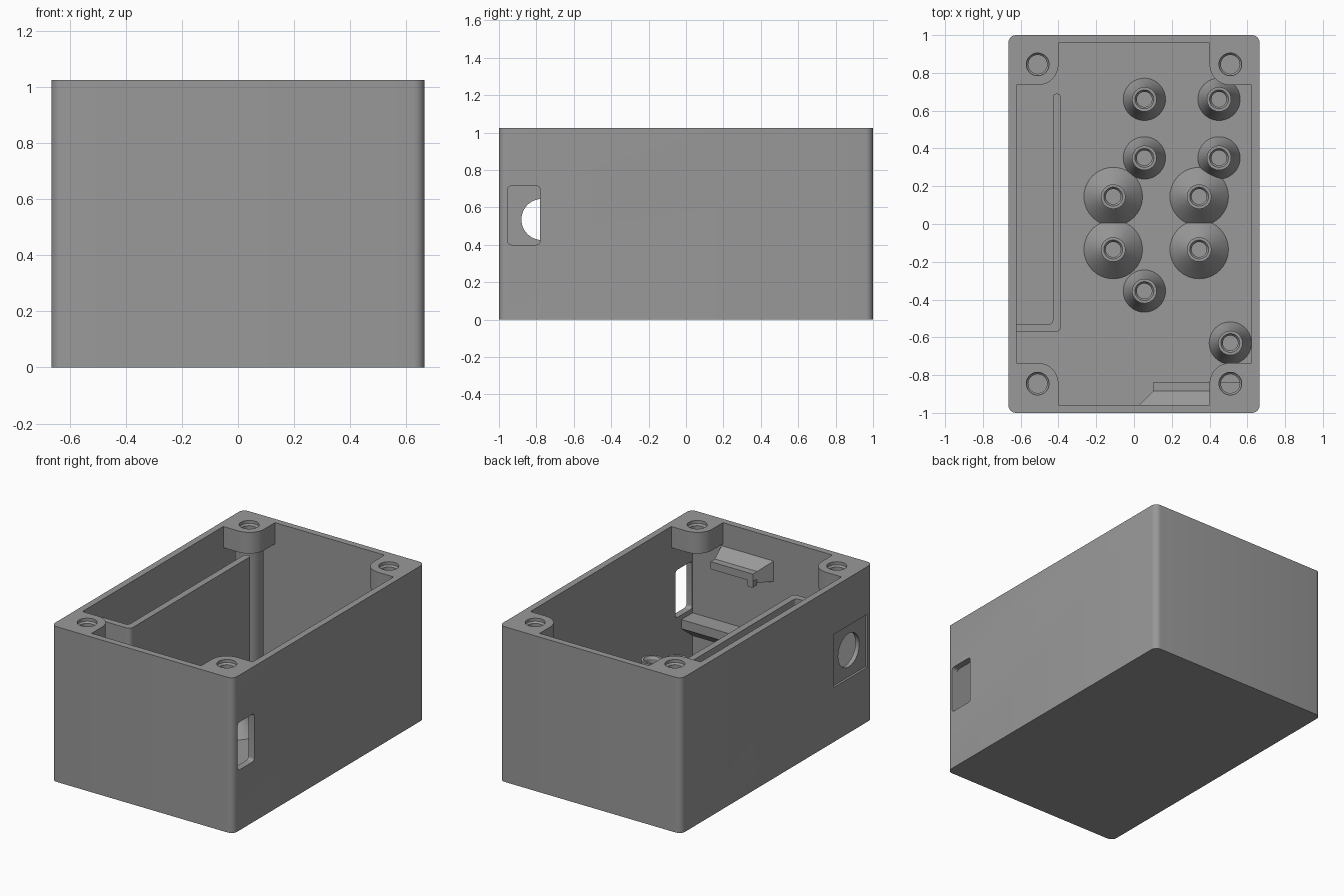
import bpy, bmesh, math
from mathutils import Vector

if "Cube" in bpy.data.objects:
    bpy.data.objects.remove(bpy.data.objects["Cube"])

X, Y, H = 0.665, 1.0, 1.025            # half width, half depth, height
IX, IY, FLOOR = 0.622, 0.957, 0.05     # inner half sizes, floor thickness
SX, SY, R = 0.51, 0.845, 0.11          # screw position, boss radius
BOSS_Z = H - 0.14                      # underside of the corner bosses

gray = bpy.data.materials.new("plastic gray")
gray.diffuse_color = (0.32, 0.32, 0.32, 1)
gray.use_nodes = True
gray.node_tree.nodes["Principled BSDF"].inputs["Base Color"].default_value = gray.diffuse_color


def finish(name, bm):
    bmesh.ops.recalc_face_normals(bm, faces=bm.faces)
    me = bpy.data.meshes.new(name)
    bm.to_mesh(me)
    bm.free()
    me.materials.append(gray)
    ob = bpy.data.objects.new(name, me)
    bpy.context.collection.objects.link(ob)
    smooth(me)
    return ob


def smooth(me):
    me.shade_smooth()
    me.set_sharp_from_angle(angle=math.radians(30))


def rounded(pts, steps=6):
    """Polygon from (x, y, radius) corners; right angles are rounded."""
    out = []
    for i, (x, y, r) in enumerate(pts):
        p = Vector((x, y))
        if r == 0:
            out.append(p)
            continue
        a = (Vector(pts[i - 1][:2]) - p).normalized() * r
        b = (Vector(pts[(i + 1) % len(pts)][:2]) - p).normalized() * r
        for k in range(steps + 1):
            t = k / steps * math.pi / 2
            out.append(p + a * (1 - math.sin(t)) + b * (1 - math.cos(t)))
    return out


def rect(x0, x1, y0, y1, r=0):
    return rounded([(x0, y0, r), (x1, y0, r), (x1, y1, r), (x0, y1, r)])


def prism(name, pts, lo, hi, axis="z"):
    """Extrude a profile along z, or a (y, z) profile along x."""
    place = (lambda p, h: (p[0], p[1], h)) if axis == "z" else (lambda p, h: (h, p[0], p[1]))
    bm = bmesh.new()
    a = [bm.verts.new(place(p, lo)) for p in pts]
    b = [bm.verts.new(place(p, hi)) for p in pts]
    bm.faces.new(a)
    bm.faces.new(b)
    n = len(pts)
    for i in range(n):
        j = (i + 1) % n
        bm.faces.new((a[i], a[j], b[j], b[i]))
    return finish(name, bm)


def lathe(name, profile, cx, cy, n=40):
    """Revolve an (r, z) profile that starts and ends on the axis."""
    bm = bmesh.new()
    rings = []
    for r, z in profile:
        count = n if r > 0 else 1
        rings.append([bm.verts.new((cx + r * math.cos(2 * math.pi * k / n),
                                    cy + r * math.sin(2 * math.pi * k / n), z))
                      for k in range(count)])
    for a, b in zip(rings, rings[1:]):
        for k in range(n):
            j = (k + 1) % n
            quad = [a[k % len(a)], a[j % len(a)], b[j % len(b)], b[k % len(b)]]
            bm.faces.new(list(dict.fromkeys(quad)))
    return finish(name, bm)


def cut(ob, *cutters):
    for c in cutters:
        c.hide_render = True
        m = ob.modifiers.new("cut", "BOOLEAN")
        m.operation, m.solver, m.object = "DIFFERENCE", "EXACT", c
    dg = bpy.context.evaluated_depsgraph_get()
    me = bpy.data.meshes.new_from_object(ob.evaluated_get(dg))
    ob.modifiers.clear()
    ob.data = me
    smooth(me)
    for c in cutters:
        bpy.data.objects.remove(c)


# Open box with a port on the right and a round jack hole in a recess on the left
shell = prism("shell", rect(-X, X, -Y, Y, 0.04), 0, H)
circle = [(-0.77 + 0.11 * math.cos(2 * math.pi * k / 48),
           0.535 + 0.11 * math.sin(2 * math.pi * k / 48)) for k in range(48)]
cut(shell,
    prism("cavity", rect(-IX, IX, -IY, IY), FLOOR, H + 0.1),
    prism("port", rect(-0.953, -0.78, 0.40, 0.715, 0.02), 0.6, 0.7, "x"),
    prism("jack_recess", rect(-0.945, -0.595, 0.36, 0.71), -0.7, -0.65, "x"),
    prism("jack_hole", circle, -0.72, -0.6, "x"))

# Corner screw bosses, with full columns at the back
for sx in (-1, 1):
    for sy in (-1, 1):
        side = ("left" if sx < 0 else "right") + ("_front" if sy < 0 else "_back")
        cx, cy = sx * SX, sy * SY
        foot = rounded([(sx * (SX - R), sy * (SY - R), R), (sx * IX, sy * (SY - R), 0),
                        (sx * IX, sy * IY, 0), (sx * (SX - R), sy * IY, 0)], 12)
        boss = prism("screw_boss_" + side, foot, BOSS_Z, H)
        cut(boss, lathe("screw_hole", [(0, BOSS_Z - 0.1), (0.05, BOSS_Z - 0.1), (0.05, H - 0.03),
                                       (0.06, H - 0.02), (0.06, H + 0.1), (0, H + 0.1)], cx, cy))
        if sy > 0:
            lathe("screw_column_" + side, [(0, FLOOR), (0.085, FLOOR), (0.085, BOSS_Z),
                                           (0.05, BOSS_Z), (0.05, 0.65), (0, 0.65)], cx, cy)


# Flared floor standoffs with screw holes
def standoff(name, x, y, base, top):
    lathe(name, [(0, FLOOR), (base, FLOOR), (0.065, FLOOR + 0.1), (0.065, top), (0.05, top),
                 (0.04, top - 0.015), (0.04, FLOOR + 0.03), (0, FLOOR + 0.03)], x, y)


for x, y in ((0.055, 0.66), (0.45, 0.66), (0.055, 0.35), (0.45, 0.35), (0.055, -0.355), (0.51, -0.63)):
    standoff("short_standoff", x, y, 0.112, 0.22)
for x in (-0.11, 0.345):
    for y in (0.145, -0.135):
        standoff("tall_standoff", x, y, 0.155, 0.45)

# L-shaped partition along the left side
prism("partition", rounded([(-IX, -0.572, 0), (-0.387, -0.572, 0.03), (-0.387, 0.69, 0.02),
                            (-0.43, 0.69, 0.02), (-0.43, -0.53, 0.02), (-IX, -0.53, 0)]), FLOOR, 0.91)

# Board hook on the front wall, with a mitred end and a small tab
hook = prism("board_hook", [(-IY, 0.735), (-IY, 0.87), (-0.885, 0.81), (-0.84, 0.81),
                            (-0.84, 0.76), (-0.885, 0.76), (-0.885, 0.735)], 0.03, 0.41, "x")
for v in hook.data.vertices:
    if v.co.x < 0.1:
        v.co.x = 0.03 + min(0.07, v.co.y + IY)
prism("hook_tab", rect(-0.885, -0.84, 0.72, 0.77), 0.1, 0.14, "x")

# Ledge that carries the lower edge of the board
prism("board_ledge", [(-IY, 0.37), (-0.84, 0.37), (-0.84, 0.31), (-IY, 0.22)], 0.1, IX, "x")
